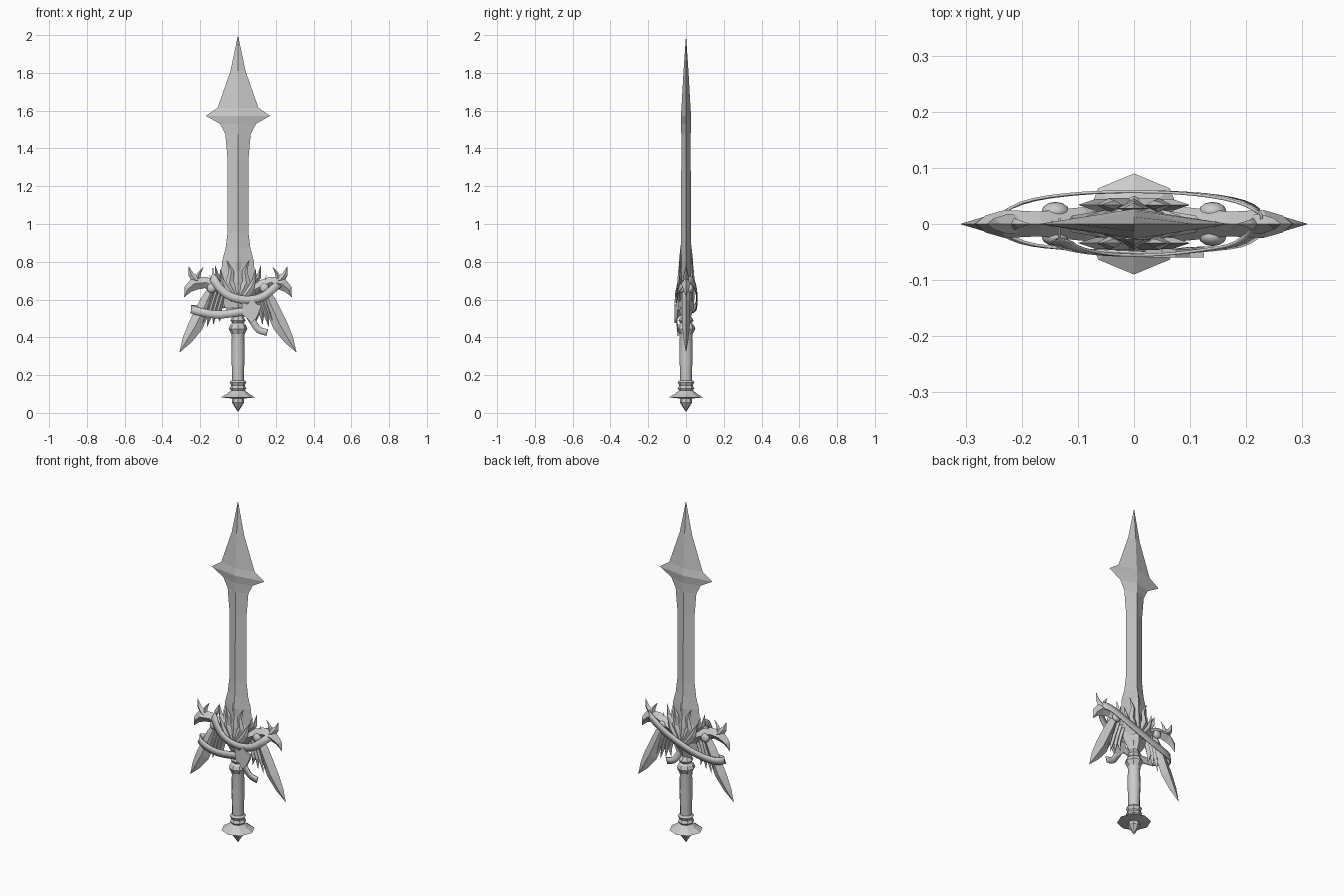
import bpy, math
from mathutils import Vector

cube = bpy.data.objects.get("Cube")
if cube:
    bpy.data.objects.remove(cube, do_unlink=True)

steel = bpy.data.materials.new("plain grey")
steel.use_nodes = True
GREY = (0.6, 0.6, 0.6, 1)
steel.diffuse_color = GREY
steel.node_tree.nodes["Principled BSDF"].inputs["Base Color"].default_value = GREY


def make(name, verts, faces, smooth=False):
    mesh = bpy.data.meshes.new(name)
    mesh.from_pydata(verts, [], faces)
    mesh.materials.append(steel)
    obj = bpy.data.objects.new(name, mesh)
    bpy.context.collection.objects.link(obj)
    bpy.ops.object.select_all(action="DESELECT")
    obj.select_set(True)
    bpy.context.view_layer.objects.active = obj
    bpy.ops.object.mode_set(mode="EDIT")
    bpy.ops.mesh.select_all(action="SELECT")
    bpy.ops.mesh.remove_doubles(threshold=0.0002)
    bpy.ops.mesh.normals_make_consistent(inside=False)
    bpy.ops.object.mode_set(mode="OBJECT")
    if smooth:
        bpy.ops.object.shade_smooth_by_angle(angle=math.radians(35))
    return obj


def skin(name, rings, smooth=False):
    """Join equal rings of points into a closed body."""
    n = len(rings[0])
    verts = [p for ring in rings for p in ring]
    faces = [(r * n + i, r * n + (i + 1) % n, (r + 1) * n + (i + 1) % n, (r + 1) * n + i)
             for r in range(len(rings) - 1) for i in range(n)]
    faces += [tuple(range(n)), tuple(range(len(verts) - n, len(verts)))]
    return make(name, verts, faces, smooth)


def ridged(name, stations, side=1, y=0):
    """Diamond section along a path of (x, z, half width, half thickness)."""
    pts = [Vector((x * side, 0, z)) for x, z, w, t in stations]
    rings = []
    for i, (x, z, w, t) in enumerate(stations):
        d = (pts[min(i + 1, len(pts) - 1)] - pts[max(i - 1, 0)]).normalized()
        across = Vector((d.z, 0, -d.x)) * w
        thick = Vector((0, t, 0))
        c = pts[i] + Vector((0, y, 0))
        rings.append([c + across, c + thick, c - across, c - thick])
    return skin(name, rings)


def lathe(name, profile, sides=8):
    rings = [[(r * math.cos(math.tau * i / sides), r * math.sin(math.tau * i / sides), z)
              for i in range(sides)] for r, z in profile]
    return skin(name, rings, sides > 8)


def ribbon(name, path, half):
    """Thin upright band following a smoothed path."""
    p = [Vector(q) for q in path]
    p = [2 * p[0] - p[1]] + p + [2 * p[-1] - p[-2]]
    line = []
    for i in range(1, len(p) - 2):
        a, b, c, d = p[i - 1:i + 3]
        for k in range(4):
            t = k / 4
            line.append(0.5 * (2 * b + (c - a) * t + (2 * a - 5 * b + 4 * c - d) * t * t
                               + (3 * b - a - 3 * c + d) * t ** 3))
    line.append(p[-2])
    verts = []
    for i, c in enumerate(line):
        d = line[min(i + 1, len(line) - 1)] - line[max(i - 1, 0)]
        up = Vector((-d.z, 0, d.x))
        up = up.normalized() if abs(d.x) > 0.6 * abs(d.y) else Vector((0, 0, 1))
        up = -up if up.z < 0 else up
        verts += [c - up * half, c + up * half]
    faces = [(2 * i, 2 * i + 2, 2 * i + 3, 2 * i + 1) for i in range(len(line) - 1)]
    obj = make(name, verts, faces, True)
    mod = obj.modifiers.new("thickness", "SOLIDIFY")
    mod.thickness = 0.005
    return obj


# Blade with barbed head
ridged("blade", [(0, 0.55, 0.04, 0.025), (0, 0.66, 0.09, 0.028), (0, 0.8, 0.085, 0.028),
                 (0, 0.87, 0.066, 0.027), (0, 0.95, 0.056, 0.026), (0, 1.34, 0.055, 0.025),
                 (0, 1.475, 0.067, 0.025), (0, 1.53, 0.095, 0.026), (0, 1.573, 0.17, 0.027),
                 (0, 1.615, 0.108, 0.024), (0, 1.81, 0.04, 0.013), (0, 2, 0, 0)])

# Grip, collars and pommel
lathe("grip", [(0.031, 0.15), (0.031, 0.2), (0.035, 0.3), (0.033, 0.4), (0.037, 0.44)], 12)
lathe("upper_collar", [(0.034, 0.415), (0.04, 0.425), (0.05, 0.445), (0.042, 0.465), (0.03, 0.475)])
lathe("neck", [(0.02, 0.46), (0.04, 0.49), (0.022, 0.52), (0.04, 0.56)])
lathe("lower_collar", [(0.034, 0.115), (0.044, 0.13), (0.036, 0.145), (0.044, 0.162), (0.034, 0.172)])
lathe("pommel", [(0, 0.005), (0.033, 0.055), (0.03, 0.076), (0.09, 0.082), (0.06, 0.1), (0.034, 0.122)])

# Guard core
ridged("guard_core", [(0, 0.49, 0.02, 0.02), (0, 0.56, 0.07, 0.042), (0, 0.64, 0.1, 0.045),
                      (0, 0.7, 0.08, 0.04), (0, 0.76, 0, 0.02)])

for side, label in ((1, "left"), (-1, "right")):
    # Horned arm
    ridged(label + "_arm", [(0.03, 0.6, 0.03, 0.035), (0.09, 0.655, 0.035, 0.03),
                            (0.17, 0.69, 0.03, 0.022), (0.23, 0.685, 0.035, 0.025),
                            (0.265, 0.655, 0.022, 0.015), (0.285, 0.612, 0, 0)], side)
    ridged(label + "_horn", [(0.18, 0.685, 0.015, 0.012), (0.225, 0.705, 0.024, 0.018),
                             (0.25, 0.735, 0.014, 0.01), (0.262, 0.778, 0, 0)], side)
    ridged(label + "_small_horn", [(0.215, 0.7, 0.016, 0.012), (0.205, 0.74, 0.009, 0.007),
                                   (0.183, 0.772, 0, 0)], side)
    # Wing: one long feather and a fan of short ones
    ridged(label + "_long_feather", [(0.13, 0.67, 0.02, 0.02), (0.165, 0.59, 0.036, 0.022),
                                     (0.225, 0.46, 0.04, 0.02), (0.27, 0.385, 0.026, 0.012),
                                     (0.31, 0.32, 0, 0)], side)
    for k in range(4):
        tip_x, tip_z = 0.2 - 0.035 * k, 0.435 + 0.015 * k
        ridged(f"{label}_short_feather_{k + 1}",
               [(0.13 - 0.02 * k, 0.65, 0.012, 0.018),
                (0.4 * 0.12 + 0.6 * tip_x, 0.53, 0.015, 0.015), (tip_x, tip_z, 0, 0)], side)
    # Upswept spikes beside the blade
    for k, (x, z) in enumerate(((0.122, 0.785), (0.095, 0.765), (0.15, 0.73))):
        ridged(f"{label}_spike_{k + 1}", [(0.05, 0.65, 0.02, 0.025), (x - 0.012, z - 0.065, 0.013, 0.015),
                                          (x, z, 0, 0)], side)
    for face in (-1, 1):
        where = label + ("_front" if face < 0 else "_back")
        # Round stud on the arm
        bpy.ops.mesh.primitive_uv_sphere_add(segments=12, ring_count=8, radius=0.025,
                                             location=(0.14 * side, 0.022 * face, 0.66))
        stud = bpy.context.object
        stud.name = where + "_stud"
        stud.scale.y = 0.7
        stud.data.materials.append(steel)
        bpy.ops.object.shade_smooth_by_angle(angle=math.radians(40))
        # Curling leaves over the foot of the blade
        ridged(where + "_leaf", [(0.01, 0.62, 0.02, 0.012), (0.045, 0.69, 0.022, 0.012),
                                 (0.035, 0.75, 0.014, 0.008), (0.06, 0.81, 0, 0)], side, 0.034 * face)
        ridged(where + "_outer_leaf", [(0.02, 0.6, 0.02, 0.012), (0.07, 0.665, 0.018, 0.01),
                                       (0.1, 0.74, 0, 0)], side, 0.034 * face)

for face, where in ((-1, "front"), (1, "back")):
    ridged(where + "_centre_leaf", [(0, 0.6, 0.02, 0.014), (0, 0.69, 0.03, 0.014), (0, 0.75, 0.012, 0.01),
                                    (0, 0.8, 0.02, 0.01), (0, 0.89, 0, 0)], 1, 0.028 * face)

# One band wound round the guard, with a hanging tail
ribbon("wound_band", [(-0.135, 0.01, 0.745), (-0.13, -0.035, 0.71), (-0.07, -0.054, 0.635),
                      (0.02, -0.058, 0.6), (0.12, -0.05, 0.61), (0.195, -0.035, 0.665),
                      (0.23, 0.01, 0.7), (0.19, 0.042, 0.69), (0.08, 0.058, 0.635),
                      (-0.08, 0.058, 0.575), (-0.2, 0.04, 0.55), (-0.25, 0, 0.55),
                      (-0.2, -0.035, 0.535), (-0.1, -0.048, 0.52), (0.05, -0.055, 0.54)], 0.021)
ribbon("band_tail", [(0.05, -0.05, 0.53), (0.08, -0.05, 0.48), (0.11, -0.046, 0.44), (0.155, -0.045, 0.425)], 0.018)

# Jagged clasp where the band ends
clasp = [(0.02, 0.585), (0.05, 0.575), (0.075, 0.6), (0.1, 0.575), (0.125, 0.57), (0.11, 0.53),
         (0.095, 0.5), (0.07, 0.475), (0.05, 0.5), (0.025, 0.52)]
skin("clasp", [[(x, y, z) for x, z in clasp] for y in (-0.045, -0.06)])
